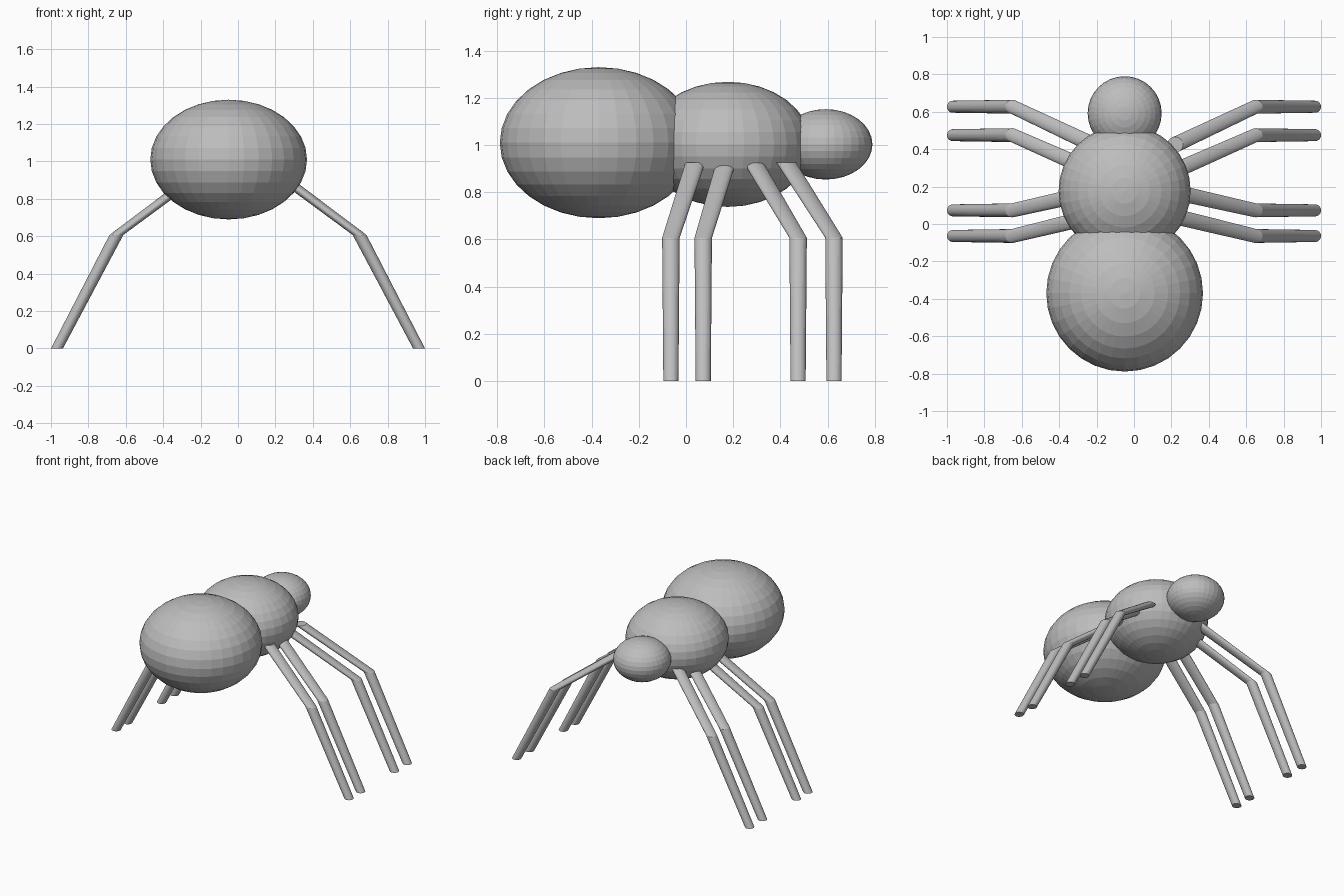
import bpy, bmesh, math

if "Cube" in bpy.data.objects:
    bpy.data.objects.remove(bpy.data.objects["Cube"])

grey = bpy.data.materials.new("plain grey")
grey.diffuse_color = (0.51, 0.51, 0.51, 1)
grey.use_nodes = True
grey.node_tree.nodes["Principled BSDF"].inputs["Base Color"].default_value = grey.diffuse_color


def add_object(name, bm):
    bmesh.ops.recalc_face_normals(bm, faces=bm.faces)
    mesh = bpy.data.meshes.new(name)
    bm.to_mesh(mesh)
    bm.free()
    mesh.materials.append(grey)
    obj = bpy.data.objects.new(name, mesh)
    bpy.context.collection.objects.link(obj)
    return obj


def body_part(name, y, z, radius, height):
    """Flattened faceted sphere; the body sits slightly left of centre."""
    bm = bmesh.new()
    bmesh.ops.create_uvsphere(bm, u_segments=32, v_segments=16, radius=1)
    bmesh.ops.scale(bm, vec=(radius, radius, height), verts=bm.verts)
    bmesh.ops.translate(bm, vec=(-0.05, y, z), verts=bm.verts)
    return add_object(name, bm)


def leg(name, side, knee_y, hip_y, sides=32):
    """Bent tube made of level rings at foot, knee and hip."""
    bm = bmesh.new()
    rings = []
    for x, y, z, r in ((0.968, knee_y, 0.0, 0.032),
                       (0.65, knee_y, 0.607, 0.037),
                       (0.22, hip_y, 0.927, 0.042)):
        rings.append([bm.verts.new((side * x + r * math.cos(a), y + r * math.sin(a), z))
                      for a in (2 * math.pi * i / sides for i in range(sides))])
    for low, high in zip(rings, rings[1:]):
        for i in range(sides):
            j = (i + 1) % sides
            bm.faces.new((low[i], low[j], high[j], high[i]))
    bm.faces.new(rings[0][::-1])
    bm.faces.new(rings[-1])
    return add_object(name, bm)


# Body
body_part("abdomen", -0.37, 1.01, 0.419, 0.32)
body_part("thorax", 0.177, 1.003, 0.353, 0.265)
body_part("head", 0.592, 1.003, 0.198, 0.149)

# Four pairs of legs: knee y, hip y
LEGS = {"rear": (-0.064, 0.04), "mid_rear": (0.073, 0.17),
        "mid_head": (0.475, 0.285), "head_end": (0.627, 0.424)}
for label, (knee_y, hip_y) in LEGS.items():
    for side, word in ((-1, "left"), (1, "right")):
        leg(f"{label}_leg_{word}", side, knee_y, hip_y)
